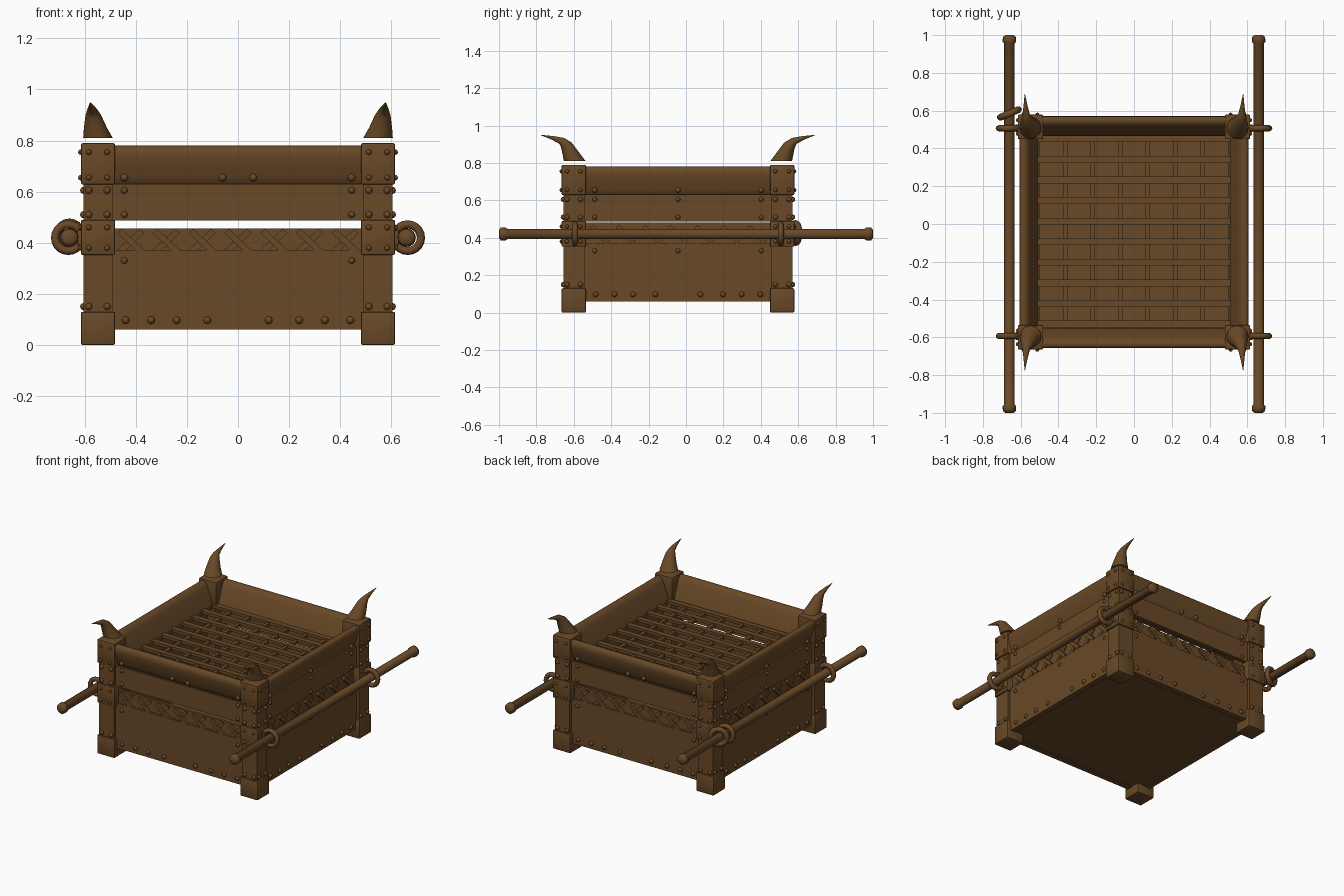
import bpy, bmesh, math
from mathutils import Matrix, Vector

if "Cube" in bpy.data.objects:
    bpy.data.objects.remove(bpy.data.objects["Cube"])

CY = -0.043            # body centre in y
HX, HY = 0.615, 0.622  # body half sizes
bronze = bpy.data.materials.new("dark bronze")
bronze.diffuse_color = (0.14, 0.066, 0.02, 1)
bronze.use_nodes = True
bronze.node_tree.nodes["Principled BSDF"].inputs["Base Color"].default_value = bronze.diffuse_color


def finish(name, bm, M=Matrix(), angle=35):
    bmesh.ops.recalc_face_normals(bm, faces=bm.faces)
    me = bpy.data.meshes.new(name)
    bm.to_mesh(me)
    bm.free()
    me.transform(M)
    me.materials.append(bronze)
    ob = bpy.data.objects.new(name, me)
    bpy.context.collection.objects.link(ob)
    bpy.ops.object.select_all(action='DESELECT')
    ob.select_set(True)
    bpy.context.view_layer.objects.active = ob
    bpy.ops.object.shade_smooth_by_angle(angle=math.radians(angle))
    return ob


def add_box(bm, lo, hi, bevel=0.0, rot=None):
    c = (Vector(lo) + Vector(hi)) / 2
    s = Vector(hi) - Vector(lo)
    m = Matrix.Translation(c) @ (rot or Matrix()) @ Matrix.Diagonal((*s, 1))
    vs = bmesh.ops.create_cube(bm, size=1, matrix=m)['verts']
    if bevel:
        es = list({e for v in vs for e in v.link_edges})
        bmesh.ops.bevel(bm, geom=es, offset=bevel, segments=2, affect='EDGES', profile=0.5)


def add_rivet(bm, p, r=0.013):
    bmesh.ops.create_uvsphere(bm, u_segments=8, v_segments=6, radius=r, matrix=Matrix.Translation(p))


def loft(bm, rings):
    loops = [[bm.verts.new(p) for p in r] for r in rings]
    n = len(loops[0])
    for a, b in zip(loops, loops[1:]):
        for i in range(n):
            bm.faces.new((a[i], a[(i + 1) % n], b[(i + 1) % n], b[i]))
    bm.faces.new(loops[0])
    bm.faces.new(loops[-1])


def tube(bm, centre_r, seg=16):
    # lathe along y from (y, radius) pairs
    loft(bm, [[(r * math.cos(2 * math.pi * i / seg), y, r * math.sin(2 * math.pi * i / seg))
               for i in range(seg)] for y, r in centre_r])


# Four walls: each is made as a front wall and turned around the centre
for k, side in enumerate(("front", "right", "back", "left")):
    M = Matrix.Translation((0, CY, 0)) @ Matrix.Rotation(k * math.pi / 2, 4, 'Z')
    D, L = (HY, 0.495) if k % 2 == 0 else (HX, 0.505)

    # lower and upper panels
    bm = bmesh.new()
    add_box(bm, (-L, -D + 0.03, 0.06), (L, -D + 0.07, 0.355))
    finish(side + "_lower_panel", bm, M)
    bm = bmesh.new()
    add_box(bm, (-L, -D + 0.03, 0.487), (L, -D + 0.06, 0.63))
    finish(side + "_upper_panel", bm, M)

    # flared rim rail with sloping inner face
    prof = [(0.045, 0.625), (0.032, 0.66), (0.018, 0.70), (0.008, 0.74), (0.010, 0.77),
            (0.022, 0.78), (0.045, 0.777), (0.065, 0.75), (0.115, 0.61), (0.07, 0.61)]
    bm = bmesh.new()
    loft(bm, [[(x, -D + o, z) for o, z in prof] for x in (-L, L)])
    finish(side + "_rim_rail", bm, M, 50)

    # braided band between the panels
    top = 0.455 if k % 2 == 0 else 0.482
    bm = bmesh.new()
    add_box(bm, (-L, -D + 0.045, 0.355), (L, -D + 0.065, top))
    zc = (0.355 + top) / 2
    for i in range(7):
        x = -0.42 + i * 0.14
        for tilt, depth in ((0.75, 0.030), (-0.75, 0.038)):
            add_box(bm, (x - 0.06, -D + depth, zc - 0.012), (x + 0.06, -D + 0.05, zc + 0.012),
                    rot=Matrix.Rotation(tilt, 4, 'Y'))
    add_box(bm, (-L, -D + 0.03, 0.355), (L, -D + 0.05, 0.372))
    finish(side + "_braided_band", bm, M)

    # wall rivets
    bm = bmesh.new()
    for x in (-0.44, -0.34, -0.24, -0.12, 0.12, 0.24, 0.34, 0.44):
        add_rivet(bm, (x, -D + 0.03, 0.097), 0.015)
    mids = (-0.06, 0.06) if k % 2 == 0 else (0,)
    for x in (-0.445, 0.445) + mids:
        add_rivet(bm, (x, -D + 0.03, 0.655), 0.015)
    for x in (-0.445, 0.445) + (() if k % 2 == 0 else (0,)):
        for z in (0.33, 0.51, 0.605):
            add_rivet(bm, (x, -D + 0.03, z))
    finish(side + "_wall_rivets", bm, M, 60)

# Corner posts, horns and carrying rings
for sx in (-1, 1):
    for sy in (-1, 1):
        tag = ("back" if sy > 0 else "front") + ("_right" if sx > 0 else "_left")
        C = Matrix.Translation((sx * (HX - 0.067), CY + sy * (HY - 0.065), 0))

        bm = bmesh.new()
        add_box(bm, (-0.056, -0.056, 0.10), (0.056, 0.056, 0.70))
        for z0, z1 in ((0, 0.13), (0.352, 0.49), (0.628, 0.79)):
            add_box(bm, (-0.067, -0.065, z0), (0.067, 0.065, z1), 0.007)
        finish(tag + "_post", bm, C)

        # rivets on the two outer faces
        bm = bmesh.new()
        for t in (-0.036, 0.036):
            for z in (0.38, 0.46, 0.655, 0.755):
                add_rivet(bm, (sx * 0.067, t, z), 0.011)
                add_rivet(bm, (t, sy * 0.065, z), 0.011)
            for z in (0.15, 0.51, 0.605):
                add_rivet(bm, (sx * 0.056, t, z), 0.014)
                add_rivet(bm, (t, sy * 0.056, z), 0.014)
        finish(tag + "_post_rivets", bm, C, 60)

        # horn: x shift, outward y shift, z, radius, lean
        bm = bmesh.new()
        rings = []
        for dx, dy, z, r, lean in ((0, -0.005, 0.81, 0.058, 0), (0.01, 0.015, 0.85, 0.045, 0.1),
                                   (0.018, 0.04, 0.898, 0.031, 0.35), (0.023, 0.065, 0.918, 0.02, 0.9),
                                   (0.026, 0.11, 0.933, 0.011, 1.2), (0.03, 0.175, 0.949, 0.001, 1.3)):
            ring = []
            for i in range(12):
                a = math.tau * i / 12
                u, v = r * math.cos(a), r * math.sin(a)
                ring.append((sx * (dx + u), sy * (dy + v * math.cos(lean)), z - v * math.sin(lean)))
            rings.append(ring)
        loft(bm, rings)
        finish(tag + "_horn", bm, C, 40)

        # ring and its staple
        y = CY + sy * 0.55
        bpy.ops.mesh.primitive_torus_add(major_radius=0.052, minor_radius=0.016, major_segments=20,
                                         minor_segments=8, location=(sx * 0.664, y, 0.42),
                                         rotation=(math.pi / 2, 0, 0))
        ob = bpy.context.object
        ob.name = tag + "_carrying_ring"
        ob.data.materials.append(bronze)
        bpy.ops.object.shade_smooth()
        bm = bmesh.new()
        add_box(bm, (-0.02, -0.02, 0.39), (0.02, 0.02, 0.45), 0.005)
        finish(tag + "_ring_staple", bm, Matrix.Translation((sx * 0.61, y, 0)))

# Spare tilted ring at the back left corner
bpy.ops.mesh.primitive_torus_add(major_radius=0.052, minor_radius=0.018, major_segments=20, minor_segments=8,
                                 location=(-0.66, 0.585, 0.425), rotation=(math.pi / 2, 0, 0.4))
bpy.context.object.name = "tilted_spare_ring"
bpy.context.object.data.materials.append(bronze)
bpy.ops.object.shade_smooth()

# Carrying poles with knobbed ends
for sx, tag in ((-1, "left"), (1, "right")):
    bm = bmesh.new()
    tube(bm, [(-1, 0.022), (-0.99, 0.034), (-0.965, 0.036), (-0.955, 0.028),
              (0.955, 0.028), (0.965, 0.036), (0.99, 0.034), (1, 0.022)])
    finish(tag + "_carrying_pole", bm, Matrix.Translation((sx * 0.66, 0, 0.42)), 50)

# Grate over the fire bed
bm = bmesh.new()
for i in range(8):
    x = -0.51 + i * 1.02 / 7
    add_box(bm, (x - 0.012, -0.545, 0.61), (x + 0.012, 0.46, 0.63))
for i in range(10):
    y = -0.53 + i * 0.109
    add_box(bm, (-0.52, y - 0.018, 0.618), (0.52, y + 0.018, 0.638))
finish("grate", bm)

# Floor plate
bm = bmesh.new()
add_box(bm, (-0.56, CY - 0.57, 0.065), (0.56, CY + 0.57, 0.09))
finish("floor_plate", bm)
